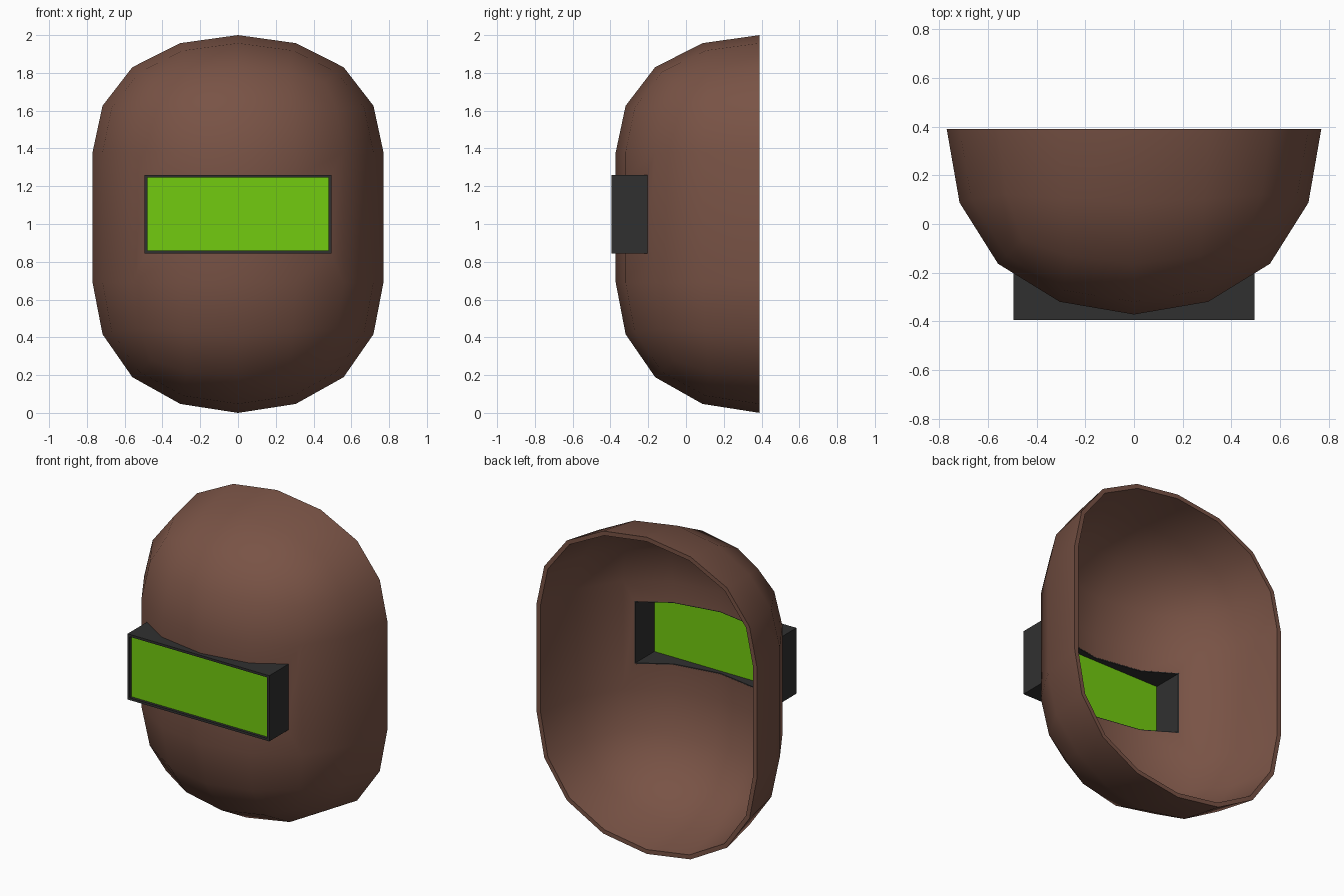
import bpy, bmesh
from mathutils import Vector

if "Cube" in bpy.data.objects:
    bpy.data.objects.remove(bpy.data.objects["Cube"])

RIM_Y, LOW, HIGH = 0.39, 0.69, 1.38      # rim plane, ends of the straight middle


def material(name, rgb):
    m = bpy.data.materials.new(name)
    m.diffuse_color = (*rgb, 1)
    m.use_nodes = True
    m.node_tree.nodes["Principled BSDF"].inputs["Base Color"].default_value = m.diffuse_color
    return m


def add_object(name, bm, mat):
    bmesh.ops.recalc_face_normals(bm, faces=bm.faces)
    me = bpy.data.meshes.new(name)
    bm.to_mesh(me)
    bm.free()
    me.materials.append(mat)
    ob = bpy.data.objects.new(name, me)
    bpy.context.collection.objects.link(ob)
    return ob


def box(name, lo, hi, mat):
    bm = bmesh.new()
    bmesh.ops.create_cube(bm, size=1)
    lo, hi = Vector(lo), Vector(hi)
    for v in bm.verts:
        v.co = Vector([lo[i] + (v.co[i] + 0.5) * (hi[i] - lo[i]) for i in range(3)])
    return add_object(name, bm, mat)


def apply(ob, kind, **settings):
    m = ob.modifiers.new(kind.title(), kind)
    for k, v in settings.items():
        setattr(m, k, v)
    bpy.context.view_layer.objects.active = ob
    bpy.ops.object.modifier_apply(modifier=m.name)


def cut(ob, cutter):
    apply(ob, 'BOOLEAN', object=cutter, operation='DIFFERENCE', solver='EXACT')


brown = material("brown", (0.19, 0.086, 0.060))
dark = material("dark grey", (0.03, 0.03, 0.03))
green = material("green glass", (0.17, 0.60, 0.005))

# Rounded cube that the mask is made from
base = box("mask_shell", (-1, -1, -1), (1, 1, 1), brown)
apply(base, 'SUBSURF', levels=2)
r = max(v.co.x for v in base.data.vertices)

# Keep the front half, split it at mid height and stretch it
bm = bmesh.new()
bm.from_mesh(base.data)
bmesh.ops.delete(bm, geom=[v for v in bm.verts if v.co.y > 0.01], context='VERTS')
bmesh.ops.split_edges(bm, edges=[e for e in bm.edges if all(abs(v.co.z) < 1e-3 for v in e.verts)])
upper = {v for f in bm.faces if f.calc_center_median().z > 0 for v in f.verts}
for v in bm.verts:
    x, y, z = v.co / r
    v.co = (x * 0.77, RIM_Y + y * 0.762, HIGH + z * 0.62 if v in upper else LOW + z * 0.69)
seams = [e for e in bm.edges if e.is_boundary and
         (all(abs(v.co.z - LOW) < 1e-3 for v in e.verts) or
          all(abs(v.co.z - HIGH) < 1e-3 for v in e.verts))]
bmesh.ops.bridge_loops(bm, edges=seams)
bmesh.ops.recalc_face_normals(bm, faces=bm.faces)
core_bm = bm.copy()
bm.to_mesh(base.data)
bm.free()

# Solid core matching the hollow inside, used to trim the window frame
bmesh.ops.holes_fill(core_bm, edges=[e for e in core_bm.edges if e.is_boundary], sides=0)
mid = Vector((0, RIM_Y, 1.03))
for v in core_bm.verts:
    v.co = mid + (v.co - mid) * 0.965
core = add_object("core_cutter", core_bm, brown)

# Shell thickness and window opening
out = base.data.polygons[0]
outward = out.normal.dot(out.center - mid) > 0
apply(base, 'SOLIDIFY', thickness=0.028, offset=-1 if outward else 1)
for v in base.data.vertices:              # flat back rim
    v.co.y = min(v.co.y, RIM_Y)
opening = box("opening_cutter", (-0.485, -0.6, 0.855), (0.485, 0.0, 1.25), dark)
cut(base, opening)

# Window frame: a tube following the shell at the back
frame = box("window_frame", (-0.495, -0.395, 0.845), (0.495, -0.15, 1.26), dark)
inner = box("inner_cutter", (-0.48, -0.6, 0.86), (0.48, 0.1, 1.245), dark)
cut(frame, inner)
cut(frame, core)

# Green viewing glass
box("window_glass", (-0.482, -0.378, 0.858), (0.482, -0.37, 1.247), green)

for c in (core, opening, inner):
    bpy.data.objects.remove(c)

# Smooth shell with sharp rim and opening
bpy.ops.object.select_all(action='DESELECT')
base.select_set(True)
bpy.context.view_layer.objects.active = base
bpy.ops.object.shade_smooth_by_angle(angle=0.8)
